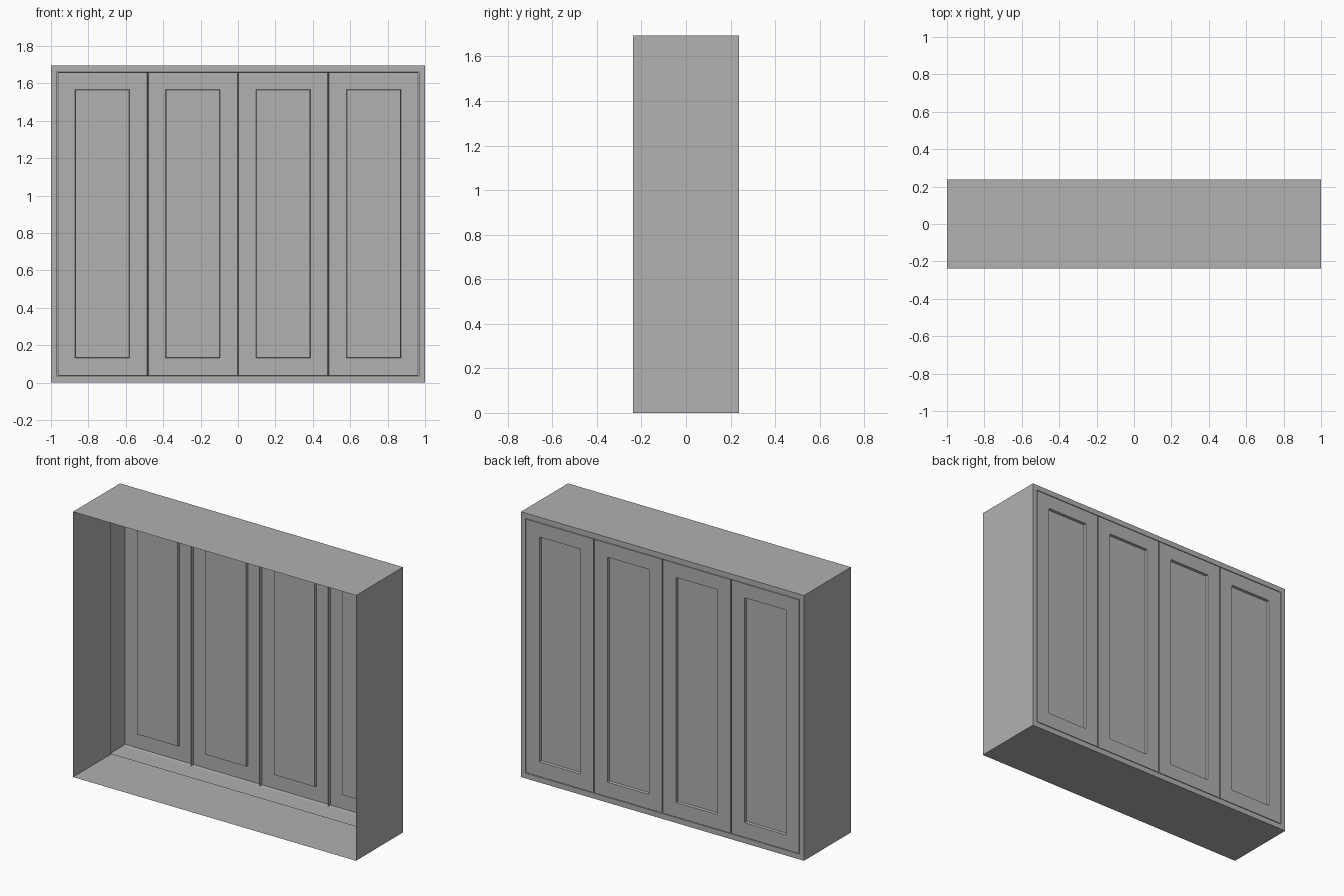
import bpy, bmesh

if "Cube" in bpy.data.objects:
    bpy.data.objects.remove(bpy.data.objects["Cube"])

W, D, H = 1.0, 0.237, 1.695      # half width, half depth, height
FX, FZ = 0.967, 0.034            # opening edge in x, frame thickness in z

grey = bpy.data.materials.new("dark_grey")
grey.diffuse_color = (0.44, 0.44, 0.44, 1)
grey.use_nodes = True
grey.node_tree.nodes["Principled BSDF"].inputs["Base Color"].default_value = grey.diffuse_color


def rect(bm, x0, x1, z0, z1, y):
    return [bm.verts.new(p) for p in ((x0, y, z0), (x1, y, z0), (x1, y, z1), (x0, y, z1))]


def bridge(bm, a, b):
    for i in range(4):
        j = (i + 1) % 4
        bm.faces.new((a[i], a[j], b[j], b[i]))


def finish(bm, name):
    bm.normal_update()
    me = bpy.data.meshes.new(name)
    bm.to_mesh(me)
    bm.free()
    me.materials.append(grey)
    ob = bpy.data.objects.new(name, me)
    bpy.context.collection.objects.link(ob)
    return ob


# Thin cabinet shell, open at the front, with a rim and deep return around the doors
bm = bmesh.new()
loops = [rect(bm, -W, W, 0, H, -D),
         rect(bm, -W, W, 0, H, D),
         rect(bm, -FX, FX, FZ, H - FZ, D),
         rect(bm, -FX, FX, FZ, H - FZ, D - 0.15)]
for a, b in zip(loops, loops[1:]):
    bridge(bm, a, b)
finish(bm, "cabinet_shell")


# Thin door with slightly tapered edges and a sunken panel
def door(name, cx):
    bm = bmesh.new()
    h, p, t = 0.238, 0.146, 0.003
    z0, z1 = FZ + 0.004, H - FZ - 0.004
    loops = [rect(bm, cx - h - t, cx + h + t, z0 - t, z1 + t, D - 0.02),
             rect(bm, cx - h, cx + h, z0, z1, D),
             rect(bm, cx - p, cx + p, 0.131, 1.568, D),
             rect(bm, cx - p + t, cx + p - t, 0.131 + t, 1.568 - t, D - 0.016)]
    for a, b in zip(loops, loops[1:]):
        bridge(bm, a, b)
    bm.faces.new(loops[-1][::-1])
    bmesh.ops.recalc_face_normals(bm, faces=bm.faces)
    finish(bm, name)


for i in range(4):
    door(f"door_{i + 1}", FX / 2 * (i - 1.5))
